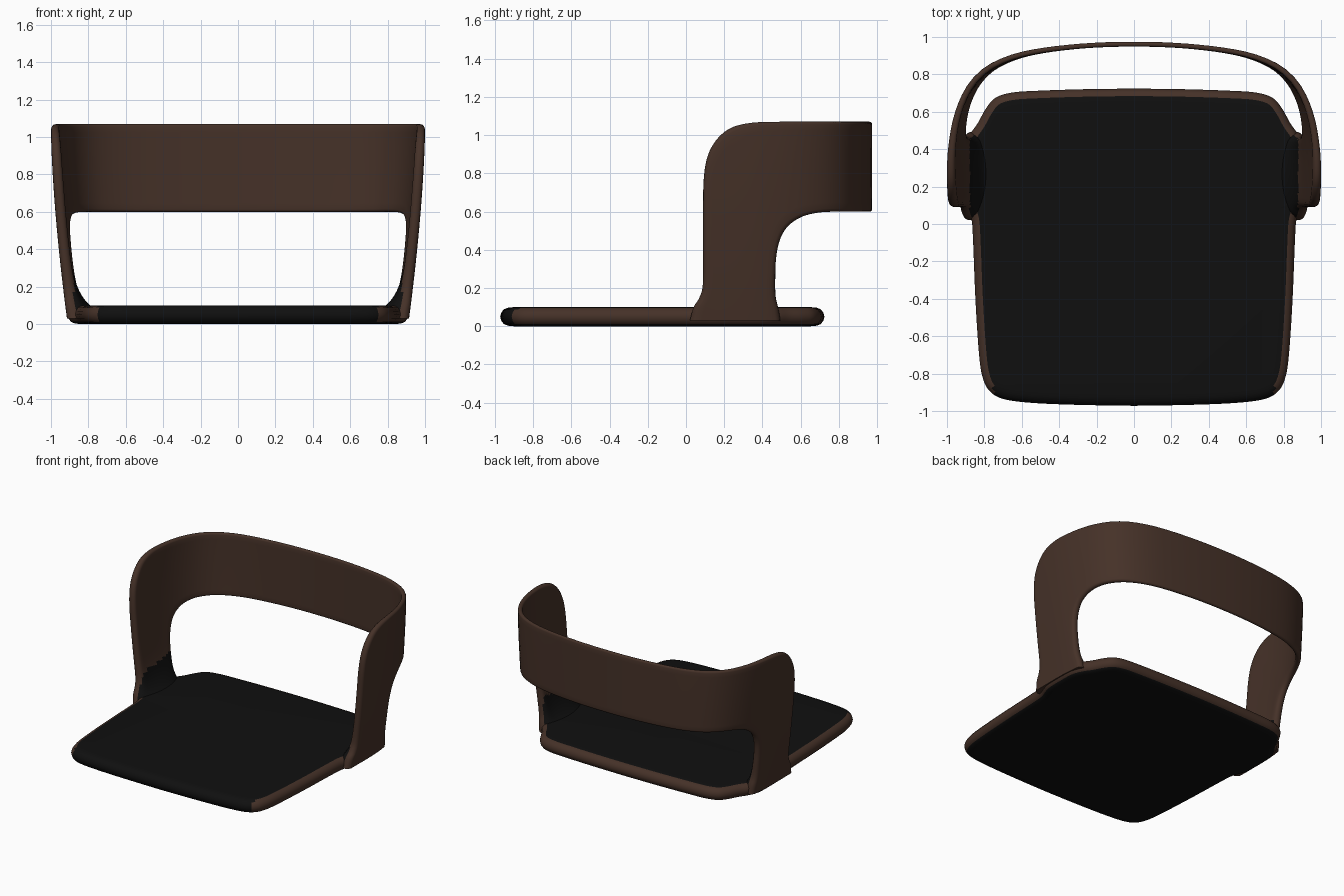
import bpy, bmesh, math
from mathutils import Vector

if "Cube" in bpy.data.objects:
    bpy.data.objects.remove(bpy.data.objects["Cube"])


def material(name, c):
    m = bpy.data.materials.new(name)
    m.diffuse_color = (*c, 1)
    m.use_nodes = True
    m.node_tree.nodes["Principled BSDF"].inputs["Base Color"].default_value = m.diffuse_color
    return m


brown = material("dark brown shell", (0.060, 0.031, 0.021))
black = material("black upholstery", (0.005, 0.005, 0.005))


def spline(pts, n):
    """Catmull-Rom through points of any dimension, ends included."""
    P = [Vector(p) for p in pts]
    P = [2 * P[0] - P[1]] + P + [2 * P[-1] - P[-2]]
    out = []
    for i in range(1, len(P) - 2):
        a, b, c, d = P[i - 1:i + 3]
        for k in range(n):
            t = k / n
            out.append(0.5 * (2 * b + (c - a) * t + (2 * a - 5 * b + 4 * c - d) * t * t
                              + (3 * b - a - 3 * c + d) * t ** 3))
    return out + [P[-2]]


def finish(name, bm):
    bmesh.ops.recalc_face_normals(bm, faces=bm.faces)
    me = bpy.data.meshes.new(name)
    bm.to_mesh(me)
    bm.free()
    ob = bpy.data.objects.new(name, me)
    bpy.context.collection.objects.link(ob)
    me.materials.append(brown)
    me.materials.append(black)
    bpy.context.view_layer.objects.active = ob
    ob.select_set(True)
    bpy.ops.object.shade_smooth_by_angle(angle=math.radians(50))
    ob.select_set(False)
    return ob


# Seat: right half of the outline, mirrored, then stacked rounded rings
half = spline([(0, -.972), (.3, -.967), (.55, -.956), (.7, -.935), (.775, -.89), (.812, -.81),
               (.83, -.68), (.848, -.4), (.86, -.1), (.868, .02), (.89, .085), (.908, .15),
               (.911, .28), (.905, .4), (.875, .48), (.835, .54), (.79, .62), (.74, .675),
               (.65, .703), (.5, .713), (.25, .721), (0, .724)], 5)
outline = half + [Vector((-p.x, p.y)) for p in half[-2:0:-1]]
n = len(outline)
bm = bmesh.new()
rings = []
for inset, z in [(.07, 0), (.04, .003), (.018, .012), (.005, .03), (0, .05),
                 (.005, .07), (.018, .088), (.04, .097), (.07, .1)]:
    ring = []
    for i, p in enumerate(outline):
        t = (outline[(i + 1) % n] - outline[i - 1]).normalized()
        q = p + Vector((-t.y, t.x)) * inset
        ring.append(bm.verts.new((q.x, q.y, z)))
    rings.append(ring)
for a, b in zip(rings, rings[1:]):
    for i in range(n):
        j = (i + 1) % n
        bm.faces.new((a[i], a[j], b[j], b[i]))
bm.faces.new(rings[0][::-1])
bm.faces.new(rings[-1])
for f in bm.faces:
    c = f.calc_center_median()
    rim = .012 < c.z < .093 and (c.y > 0 or abs(c.x) > .75)
    f.material_index = 0 if rim else 1
finish("seat", bm)

# Wraparound back: plan path, measured along its length (equal to y on the sides)
plan = spline([(1, -.1), (1, .1), (1, .3), (.992, .42), (.97, .55), (.93, .67), (.87, .77),
               (.78, .85), (.65, .907), (.5, .94), (.3, .963), (.12, .973), (0, .974)], 10)
dist = [-.1]
for a, b in zip(plan, plan[1:]):
    dist.append(dist[-1] + (b - a).length)
L = dist[-1]


def at(u):
    u = min(max(u, dist[0]), L)
    i = 0
    while i < len(dist) - 2 and dist[i + 1] < u:
        i += 1
    k = (u - dist[i]) / (dist[i + 1] - dist[i])
    p = plan[i].lerp(plan[i + 1], k)
    lo, hi = max(i - 1, 0), min(i + 2, len(plan) - 1)
    t = (plan[hi] - plan[lo]).normalized()
    if L - u < 1e-4:
        p, t = Vector((0, plan[-1].y)), Vector((-1, 0))
    return p, Vector((-t.y, t.x))


# Stations: front/top edge (u, z), rear/lower edge (u, z), thickness
stations = spline([
    (.02, .03, .50, .03, .06), (.04, .10, .49, .09, .06), (.07, .15, .477, .14, .06),
    (.088, .22, .472, .19, .058), (.09, .40, .472, .26, .056), (.09, .60, .475, .34, .055),
    (.092, .76, .487, .42, .054), (.11, .88, .515, .49, .052), (.155, .97, .56, .54, .05),
    (.23, 1.035, .63, .577, .046), (.34, 1.064, .72, .595, .042), (.50, 1.07, .83, .60, .037),
    (.75, 1.07, .95, .60, .032), (1.05, 1.07, 1.13, .60, .028), (1.35, 1.07, 1.38, .60, .026),
    (L, 1.07, L, .60, .026)], 5)

# Cross-section: (v across width, w across thickness) with round edges
M = 14
bm = bmesh.new()
loops = []
for s in stations:
    A, B, T = Vector((s[0], s[1])), Vector((s[2], s[3])), s[4]
    r = (T / 2) / (B - A).length
    sec = []
    for k in range(M + 1):
        sec.append((r + (1 - 2 * r) * k / M, 0))
    for k in range(1, 6):
        g = math.pi * k / 6
        sec.append((1 - r + r * math.sin(g), .5 - .5 * math.cos(g)))
    for k in range(M + 1):
        sec.append((1 - r - (1 - 2 * r) * k / M, 1))
    for k in range(1, 6):
        g = math.pi * k / 6
        sec.append((r - r * math.sin(g), .5 + .5 * math.cos(g)))
    loop = []
    for v, w in sec:
        q = A.lerp(B, v)
        p, nor = at(q.x)
        lean = .91 + .09 * (1 - max(0, 1 - q.y / 1.07) ** 1.6)
        # inner fillet that flows into the seat
        fil = .14 * math.exp(-max(q.y - .05, 0) / .075) * math.sin(math.pi * min(max(v, 0), 1)) ** .6
        if q.x > .7:
            fil = 0
        d = w * (T + fil)
        loop.append(bm.verts.new((p.x * lean + nor.x * d, p.y + nor.y * d, q.y)))
    loops.append(loop)
m = len(loops[0])
for a, b in zip(loops, loops[1:]):
    for i in range(m):
        j = (i + 1) % m
        f = bm.faces.new((a[i], a[j], b[j], b[i]))
        c = f.calc_center_median()
        # upholstery climbs the inner fillet
        if M + 4 <= i < m - 4 and c.z < .3 and c.x < .878:
            f.material_index = 1
bm.faces.new(loops[0])
for v in loops[-1]:
    v.co.x = 0
# mirror to the left arm
geom = bm.verts[:] + bm.edges[:] + bm.faces[:]
bmesh.ops.mirror(bm, geom=geom, axis='X', merge_dist=.0005)
finish("wraparound_back", bm)
